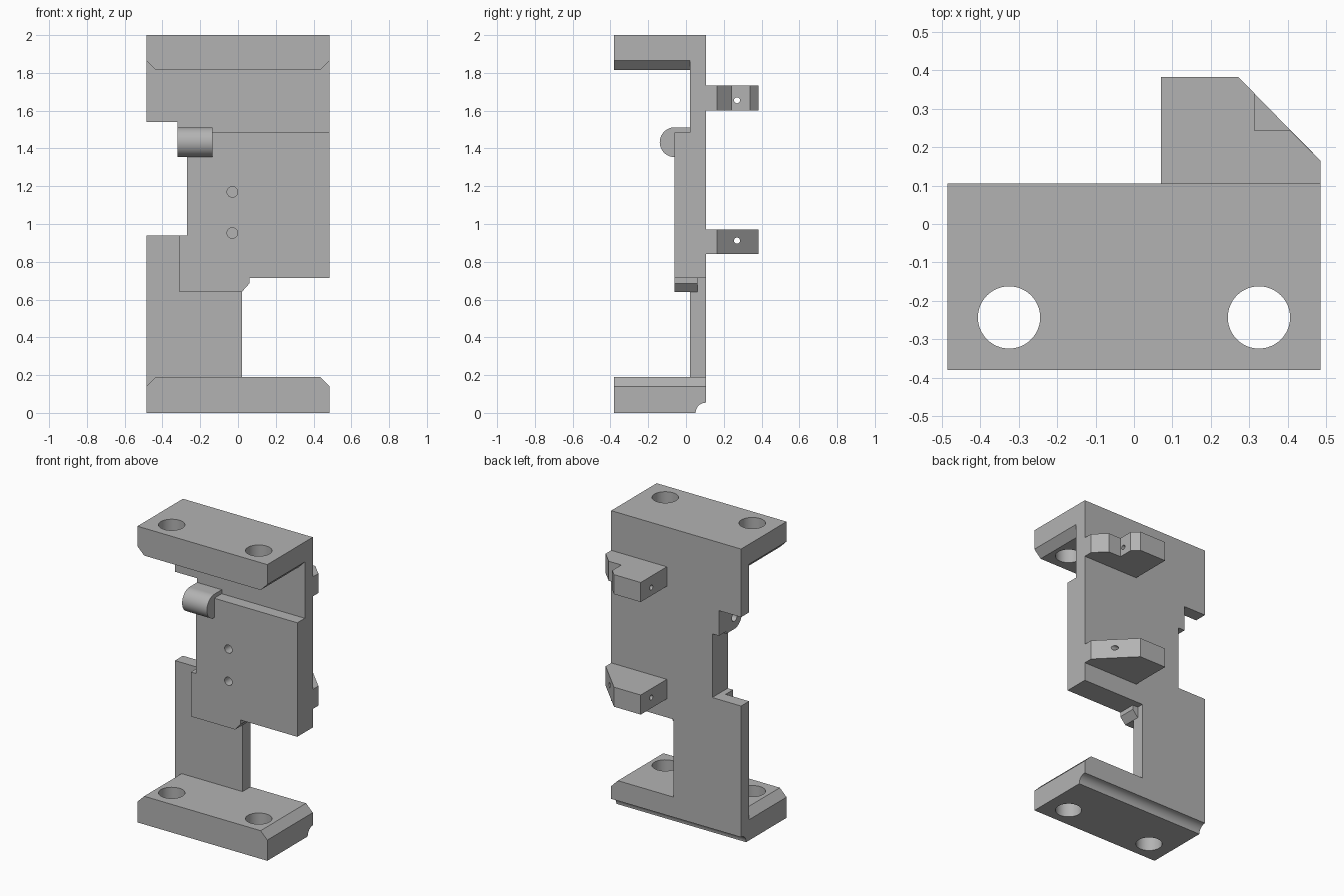
import bpy
import bmesh
from math import cos, sin, pi
from mathutils import Vector

cube = bpy.data.objects.get("Cube")
if cube:
    bpy.data.objects.remove(cube, do_unlink=True)

grey = bpy.data.materials.new("machined grey")
grey.use_nodes = True
COLOUR = (0.45, 0.45, 0.45, 1)
grey.diffuse_color = COLOUR
grey.node_tree.nodes["Principled BSDF"].inputs["Base Color"].default_value = COLOUR


def prism(name, outline, axis, start, end):
    """Extrude a 2D outline along an axis; outline uses the other two axes in order."""
    def place(a, b):
        p = [a, b]
        p.insert(axis, start)
        return p
    bm = bmesh.new()
    face = bm.faces.new([bm.verts.new(place(a, b)) for a, b in outline])
    extruded = bmesh.ops.extrude_face_region(bm, geom=[face])["geom"]
    shift = Vector((0, 0, 0))
    shift[axis] = end - start
    bmesh.ops.translate(bm, vec=shift, verts=[v for v in extruded if isinstance(v, bmesh.types.BMVert)])
    bmesh.ops.recalc_face_normals(bm, faces=bm.faces)
    mesh = bpy.data.meshes.new(name)
    bm.to_mesh(mesh)
    bm.free()
    mesh.materials.append(grey)
    obj = bpy.data.objects.new(name, mesh)
    bpy.context.collection.objects.link(obj)
    return obj


def arc(a, b, radius, start=0, sweep=2 * pi, steps=48):
    closed = sweep >= 2 * pi
    return [(a + radius * cos(start + sweep * i / steps), b + radius * sin(start + sweep * i / steps))
            for i in range(steps if closed else steps + 1)]


def combine(target, tool, operation):
    """Merge or cut a part, then discard the helper."""
    tool.hide_render = True
    mod = target.modifiers.new(operation, "BOOLEAN")
    mod.operation = operation
    mod.solver = "EXACT"
    mod.object = tool
    bpy.context.view_layer.objects.active = target
    bpy.ops.object.modifier_apply(modifier=mod.name)
    bpy.data.objects.remove(tool, do_unlink=True)


X, Y, Z = 0, 1, 2
W, FRONT, BACK, SEAT, PAD = 0.485, -0.38, 0.105, 0.02, -0.06
INNER = 0.06    # depth at which parts overlap inside the back plate

# Back plate with side notches
bracket = prism("bracket", [
    (-W, 0), (0.02, 0), (0.02, 0.715), (W, 0.715), (W, 2), (-W, 2), (-W, 1.54),
    (-0.32, 1.54), (-0.32, 1.37), (-0.27, 1.37), (-0.27, 0.94), (-W, 0.94)], Y, SEAT, BACK)

parts = []
# Mounting flanges with chamfered ends
parts.append(prism("top_flange", [
    (-W, 2), (W, 2), (W, 1.865), (W - 0.05, 1.815), (0.05 - W, 1.815), (-W, 1.865)], Y, FRONT, INNER))
parts.append(prism("bottom_flange", [
    (-W, 0), (W, 0), (W, 0.14), (W - 0.05, 0.19), (0.05 - W, 0.19), (-W, 0.14)], Y, FRONT, BACK))

# Raised pad on the front
parts.append(prism("raised_pad", [
    (-0.31, 0.64), (0.02, 0.64), (0.06, 0.685), (0.06, 0.715), (W, 0.715), (W, 1.485),
    (-0.27, 1.485), (-0.27, 0.94), (-0.31, 0.94)], Y, PAD, INNER))

# Hinge knuckle: half round nose with a square root
HINGE_Z, HINGE_R = 1.433, 0.079
parts.append(prism("knuckle", arc(PAD, HINGE_Z, HINGE_R, pi / 2, pi, 32) + [
    (0.03, HINGE_Z - HINGE_R), (0.03, HINGE_Z + HINGE_R)], X, -0.32, -0.135))

# Rear lugs; the upper one has a corner notch
tip, side = (0.27, 0.383), (W, 0.165)
notch = [(0.313, 0.34), (0.313, 0.243), (0.407, 0.243)]
for name, z, cut in (("lower_lug", 0.84, []), ("upper_lug", 1.6, notch)):
    outline = [(0.07, INNER), (0.07, 0.383), tip] + cut + [side, (W, INNER)]
    parts.append(prism(name, outline, Z, z, z + 0.132))

for part in parts:
    combine(bracket, part, "UNION")

# Cutters: bolt holes, pad holes, hinge bore, lug pin holes and the rear cove
cutters = [prism("bolt_hole", arc(s * 0.325, -0.243, 0.081), Z, -0.1, 2.1) for s in (-1, 1)]
cutters += [prism("pad_hole", arc(-0.03, z, 0.028, steps=32), Y, -0.1, 0.03) for z in (0.952, 1.17)]
cutters += [prism("pin_hole", arc(0.27, z, 0.016, steps=24), X, 0, 0.6) for z in (0.912, 1.655)]
cutters.append(prism("hinge_bore", arc(PAD, HINGE_Z, 0.028, steps=32), X, -0.4, -0.135))
cutters.append(prism("rear_cove", arc(BACK, 0, 0.054), X, -0.6, 0.6))
for cutter in cutters:
    combine(bracket, cutter, "DIFFERENCE")

bpy.ops.object.select_all(action="DESELECT")
bracket.select_set(True)
bpy.context.view_layer.objects.active = bracket
bpy.ops.object.shade_smooth_by_angle(angle=pi / 6)
